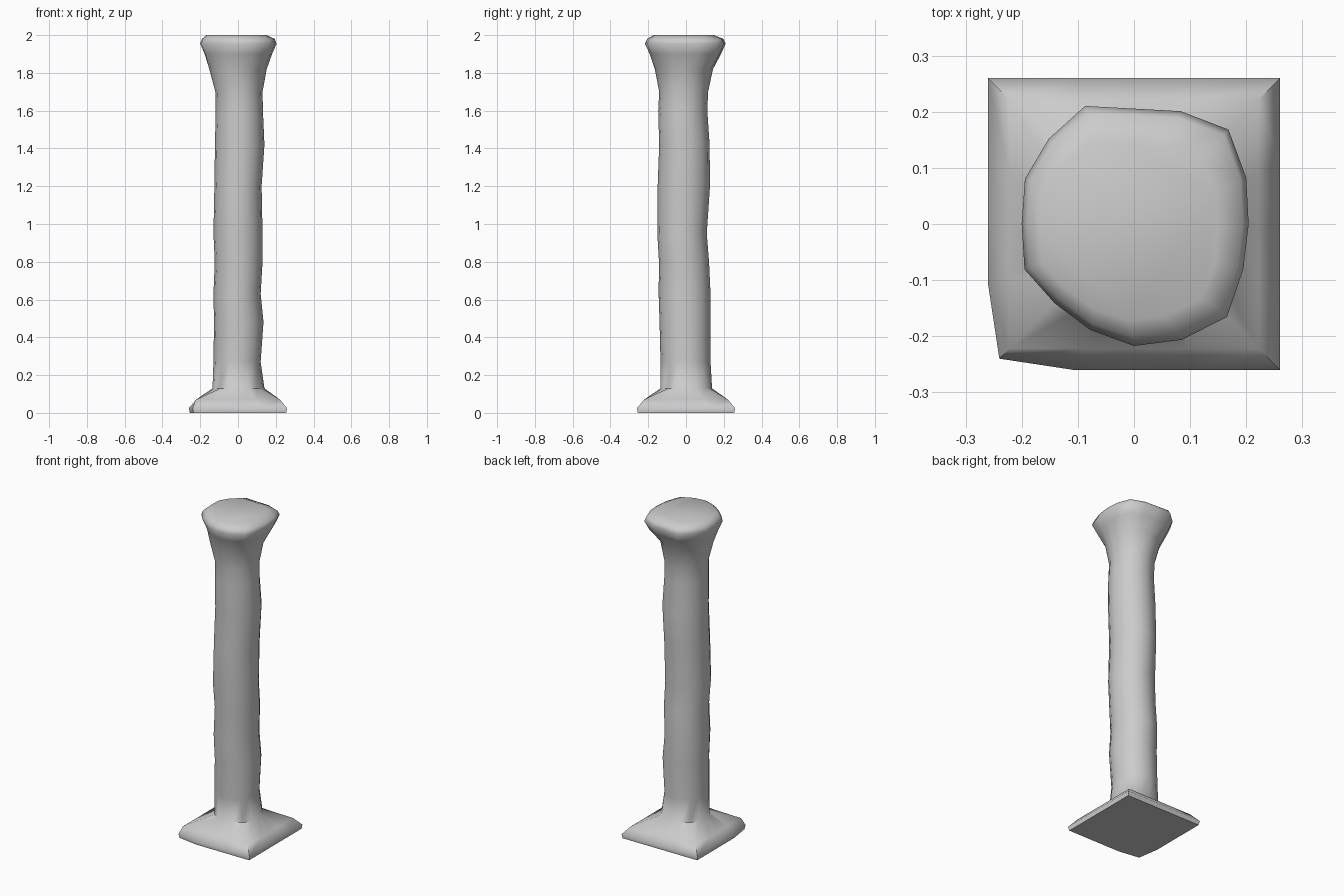
import bpy, bmesh, math

if "Cube" in bpy.data.objects:
    bpy.data.objects.remove(bpy.data.objects["Cube"])

N = 16
ANG = [2 * math.pi * i / N for i in range(N)]

# Irregular outline of the capital, counter-clockwise
CAP = [(0.205, 0.04), (0.18, 0.155), (0.12, 0.195), (-0.10, 0.207), (-0.165, 0.13),
       (-0.20, 0.06), (-0.19, -0.10), (-0.07, -0.19), (-0.015, -0.215),
       (0.14, -0.195), (0.185, -0.13)]

# Worn shaft: z, xmin, xmax, ymin, ymax
SHAFT = [(0.13, -0.135, 0.14, -0.135, 0.138), (0.27, -0.13, 0.12, -0.135, 0.13),
         (0.48, -0.127, 0.135, -0.14, 0.13), (0.63, -0.13, 0.12, -0.145, 0.13),
         (0.80, -0.123, 0.13, -0.143, 0.122), (0.95, -0.13, 0.13, -0.152, 0.11),
         (1.20, -0.125, 0.125, -0.15, 0.127), (1.42, -0.122, 0.14, -0.142, 0.125),
         (1.60, -0.118, 0.132, -0.147, 0.113), (1.70, -0.12, 0.13, -0.142, 0.117),
         (1.82, -0.152, 0.152, -0.165, 0.143)]


def square_ring(h, z):
    ring = []
    for a in ANG:
        c, s = math.cos(a), math.sin(a)
        r = h / max(abs(c), abs(s))
        ring.append([r * c, r * s, z])
    return ring


def oval_ring(z, x0, x1, y0, y1):
    cx, cy = (x0 + x1) / 2, (y0 + y1) / 2
    return [[cx + (x1 - x0) / 2 * math.cos(a), cy + (y1 - y0) / 2 * math.sin(a), z] for a in ANG]


def cap_ring(z, sx, sy, ox=0, oy=0):
    # Put ring points on the outline by shooting rays from the axis
    ring = []
    for a in ANG:
        c, s = math.cos(a), math.sin(a)
        for (px, py), (qx, qy) in zip(CAP, CAP[1:] + CAP[:1]):
            dx, dy = qx - px, qy - py
            det = c * dy - s * dx
            if abs(det) < 1e-9:
                continue
            t = (px * dy - py * dx) / det
            u = (px * s - py * c) / det
            if t > 0 and -1e-6 <= u <= 1 + 1e-6:
                ring.append([t * c * sx + ox, t * s * sy + oy, z])
                break
    return ring


# Square plinth with one chipped corner
foot = [square_ring(0.255, 0.0), square_ring(0.26, 0.025), square_ring(0.222, 0.07)]
for ring in foot[:2]:
    ring[10][0] += 0.02
    ring[10][1] += 0.02

# Flared capital with a rounded rim
head = [cap_ring(1.90, 0.90, 0.90), cap_ring(1.955, 1.02, 1.02),
        cap_ring(1.98, 0.97, 0.96), cap_ring(2.0, 0.80, 0.76, -0.01, -0.01)]

rings = foot + [oval_ring(*row) for row in SHAFT] + head

bm = bmesh.new()
loops = [[bm.verts.new(p) for p in ring] for ring in rings]
for lo, hi in zip(loops, loops[1:]):
    for i in range(N):
        j = (i + 1) % N
        bm.faces.new((lo[i], lo[j], hi[j], hi[i]))
bm.faces.new(loops[0][::-1])
bm.faces.new(loops[-1])
bmesh.ops.recalc_face_normals(bm, faces=bm.faces)

mesh = bpy.data.meshes.new("column")
bm.to_mesh(mesh)
bm.free()
column = bpy.data.objects.new("column", mesh)
bpy.context.collection.objects.link(column)
bpy.context.view_layer.objects.active = column
column.select_set(True)
bpy.ops.object.shade_smooth_by_angle(angle=math.radians(60))
